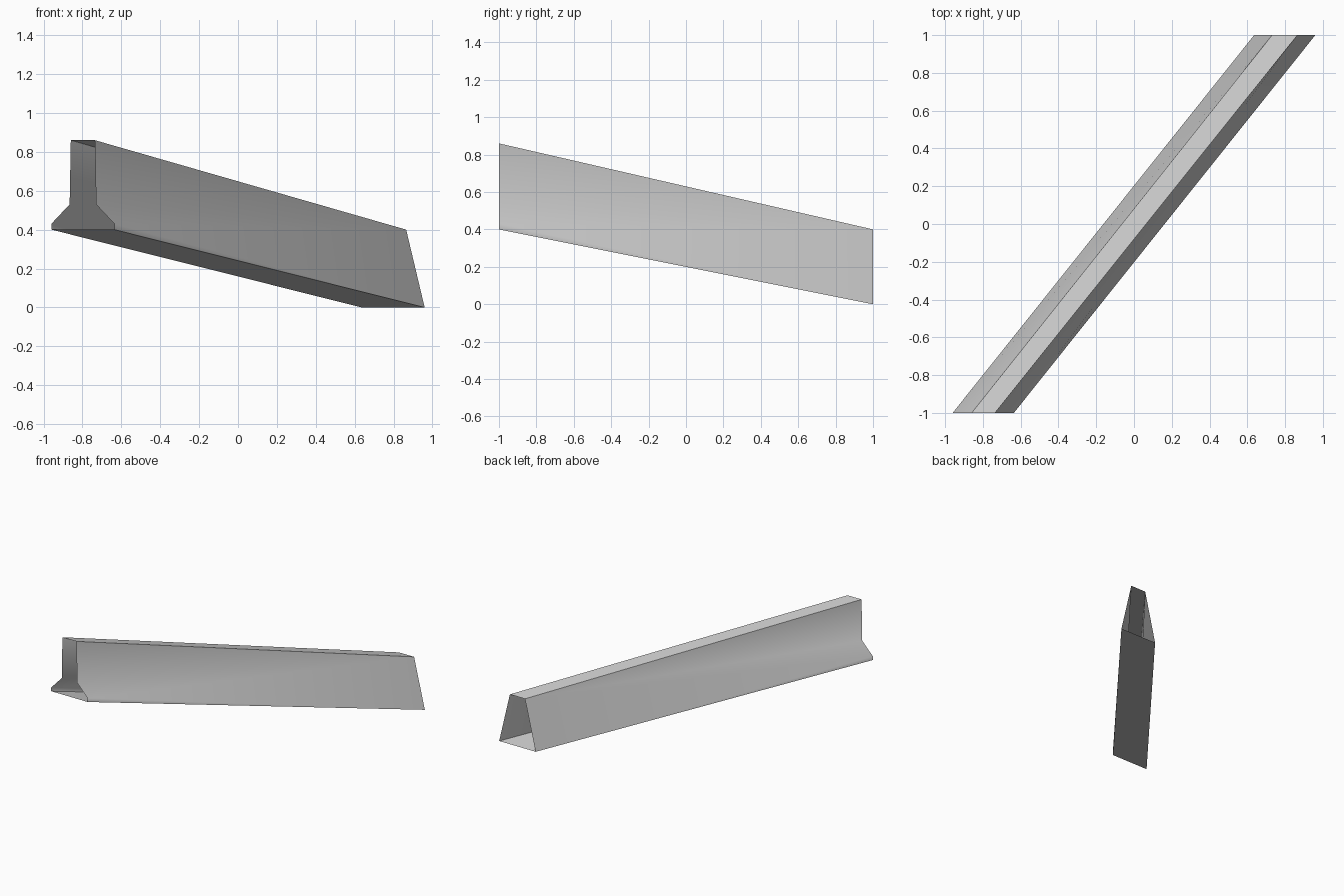
import bpy
import bmesh

cube = bpy.data.objects.get("Cube")
if cube:
    bpy.data.objects.remove(cube)

grey = bpy.data.materials.new("light grey")
colour = (0.6, 0.6, 0.6, 1)
grey.diffuse_color = colour
grey.use_nodes = True
grey.node_tree.nodes["Principled BSDF"].inputs["Base Color"].default_value = colour

# Half profiles of the two open ends: (half width, height)
CENTRE = 0.798
FRONT = {"top": (0.062, 0.86), "waist": (0.068, 0.53),
         "lip": (0.162, 0.43), "base": (0.162, 0.40)}
BACK = {"back_top": (0.067, 0.40), "back_base": (0.162, 0.0)}

bm = bmesh.new()
sides = []
for sign in (-1, 1):
    points = {}
    for profile, end in ((FRONT, -1), (BACK, 1)):
        for name, (half, z) in profile.items():
            points[name] = bm.verts.new((end * CENTRE + sign * half, end, z))
    sides.append(points)
    # Twisting side wall that blends the flanged end into the tapered end
    for names in (("top", "waist", "back_top"),
                  ("waist", "lip", "back_top"),
                  ("lip", "back_base", "back_top"),
                  ("lip", "base", "back_base")):
        corners = [points[n] for n in names]
        bm.faces.new(corners if sign > 0 else corners[::-1])

# Flat top strip and floor; both ends stay open
left, right = sides
bm.faces.new((left["top"], right["top"], right["back_top"], left["back_top"]))
bm.faces.new((left["base"], left["back_base"], right["back_base"], right["base"]))

mesh = bpy.data.meshes.new("beam_shell")
bm.to_mesh(mesh)
bm.free()
mesh.materials.append(grey)
beam = bpy.data.objects.new("beam_shell", mesh)
bpy.context.collection.objects.link(beam)

# Smooth the twisting walls and keep the long corners crisp
bpy.ops.object.select_all(action="DESELECT")
beam.select_set(True)
bpy.context.view_layer.objects.active = beam
bpy.ops.object.shade_smooth_by_angle(angle=0.8)
